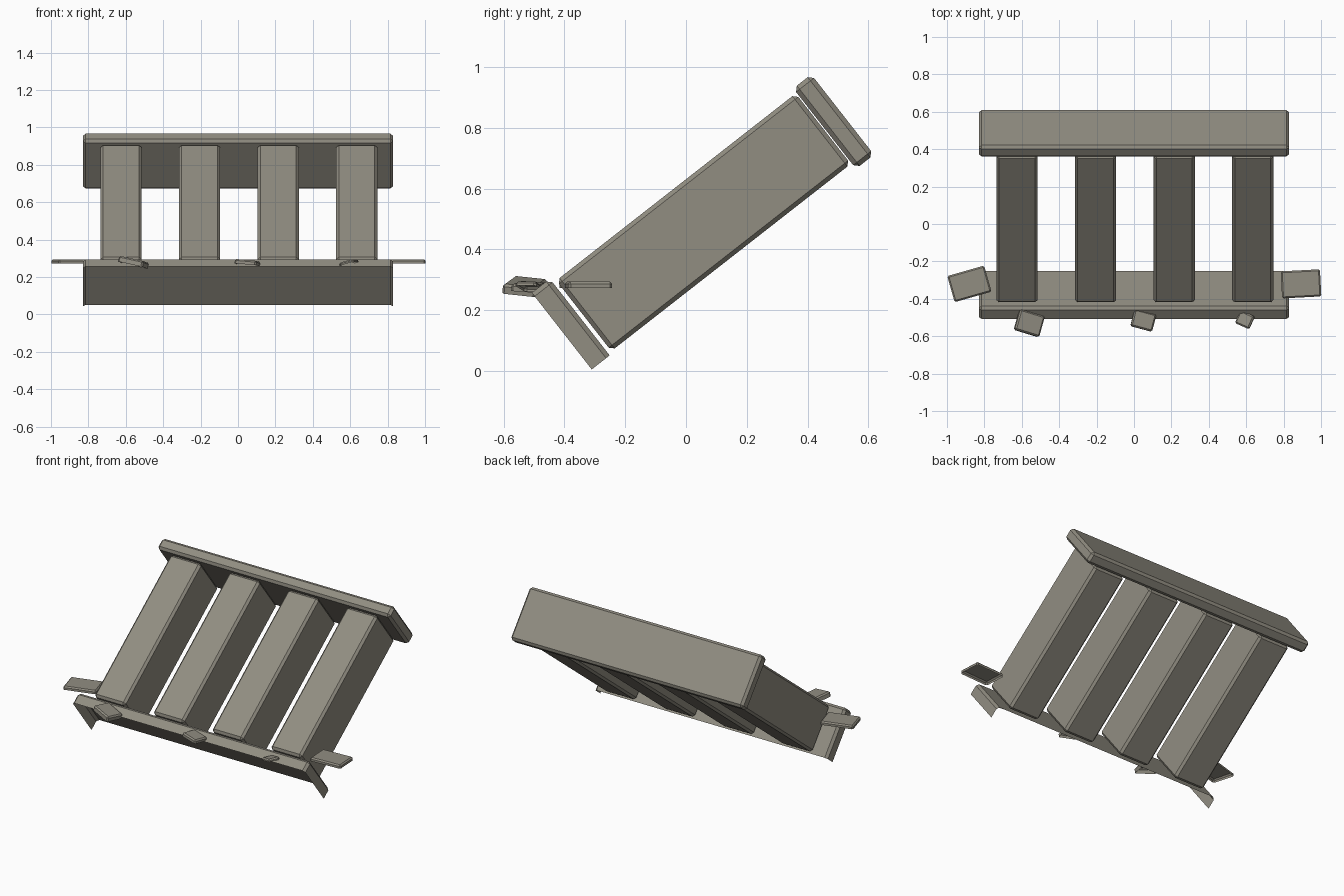
import bpy, bmesh
from math import radians
from mathutils import Euler, Vector

cube = bpy.data.objects.get("Cube")
if cube:
    bpy.data.objects.remove(cube)

stone = bpy.data.materials.new("weathered_stone")
stone.use_nodes = True
COLOUR = (0.285, 0.268, 0.222, 1)
stone.diffuse_color = COLOUR
stone.node_tree.nodes["Principled BSDF"].inputs["Base Color"].default_value = COLOUR

TILT = Euler((radians(38), 0, 0))


def block(name, size, location, rotation, bevel, open_sides=()):
    """Chamfered stone block; faces turned towards open_sides are left out."""
    bm = bmesh.new()
    bmesh.ops.create_cube(bm, size=1)
    bmesh.ops.scale(bm, vec=size, verts=bm.verts)
    bmesh.ops.bevel(bm, geom=bm.edges[:], offset=bevel, segments=1,
                    affect='EDGES', profile=0.5)
    bm.normal_update()
    hidden = [f for f in bm.faces
              if any(f.normal.dot(Vector(d)) > 0.5 for d in open_sides)]
    bmesh.ops.delete(bm, geom=hidden, context='FACES')
    mesh = bpy.data.meshes.new(name)
    bm.to_mesh(mesh)
    bm.free()
    mesh.materials.append(stone)
    obj = bpy.data.objects.new(name, mesh)
    obj.location, obj.rotation_euler = location, rotation
    bpy.context.collection.objects.link(obj)
    return obj


def tilted(name, low, high, bevel, open_sides=()):
    """Block given by its corners in the leaning frame (x, along, up)."""
    low, high = Vector(low), Vector(high)
    centre = TILT.to_matrix() @ ((low + high) / 2)
    return block(name, high - low, centre, TILT, bevel, open_sides)


# Slabs at both ends of the toppled colonnade
tilted("top_slab", (-0.83, 0.85, 0.18), (0.83, 0.925, 0.515), 0.015)
tilted("base_slab", (-0.83, -0.256, 0.18), (0.83, -0.166, 0.515), 0.015,
       [(0, -1, 0), (0, 0, -1)])

# Four square pillars
for i in range(4):
    x = -0.625 + 0.42 * i
    tilted(f"pillar_{i + 1}", (x - 0.11, -0.153, 0.203),
           (x + 0.11, 0.846, 0.497), 0.014)

# Loose rubble, hollow underneath: size, location, turn in degrees
rubble = [
    ((0.205, 0.145, 0.03), (-0.88, -0.32, 0.28), (0, 0, 16)),
    ((0.21, 0.145, 0.03), (0.893, -0.32, 0.28), (0, 0, 3)),
    ((0.14, 0.115, 0.04), (-0.56, -0.53, 0.275), (-6, 12, -17)),
    ((0.12, 0.095, 0.032), (0.05, -0.515, 0.273), (-4, 5, -15)),
    ((0.085, 0.075, 0.024), (0.593, -0.512, 0.275), (0, -14, -24)),
]
for i, (size, place, turn) in enumerate(rubble):
    block(f"rubble_{i + 1}", size, place, [radians(a) for a in turn],
          0.008, [(0, 0, -1)])
